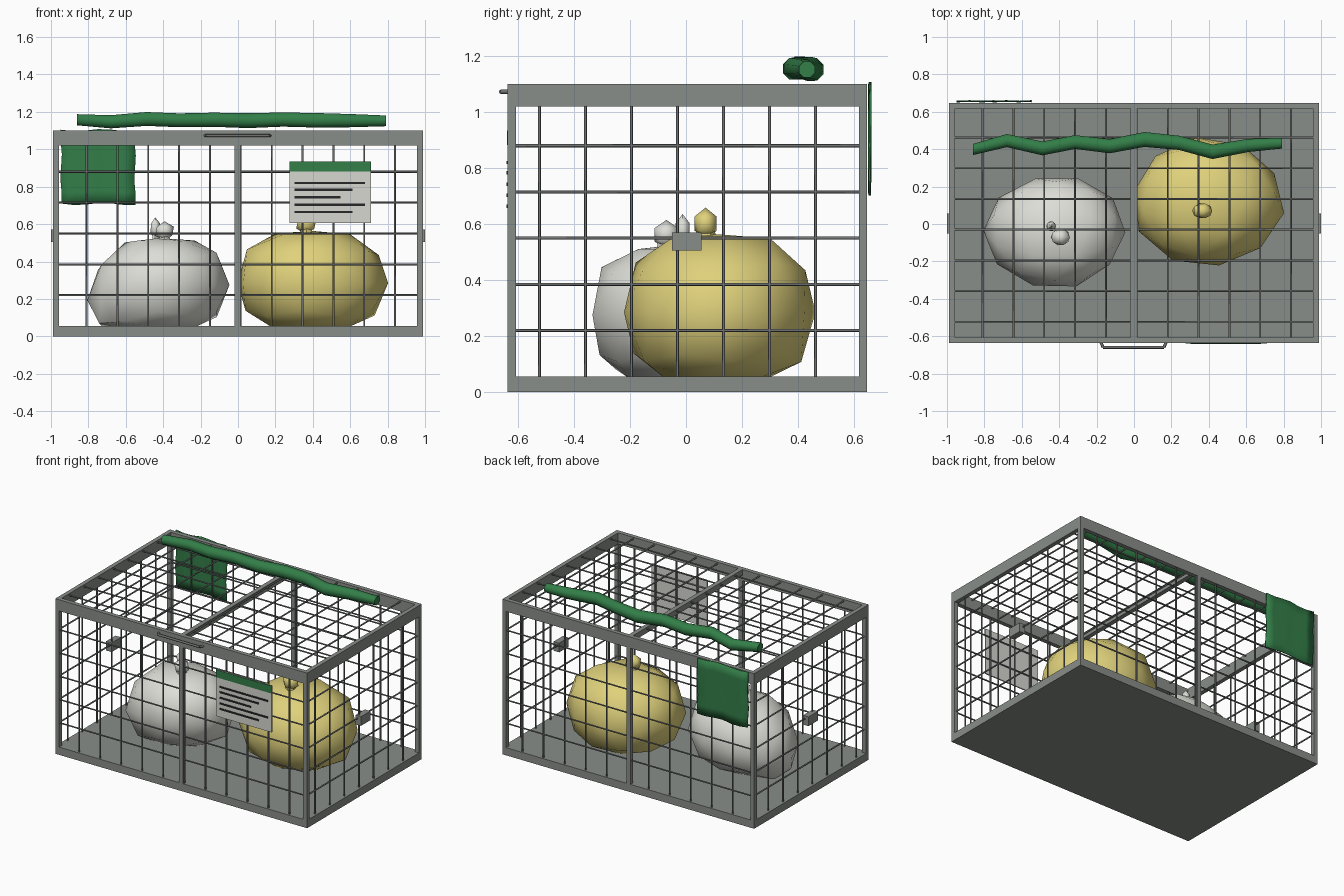
import bpy, bmesh, math, random
from mathutils import Vector, Matrix

if "Cube" in bpy.data.objects:
    bpy.data.objects.remove(bpy.data.objects["Cube"])

random.seed(4)


def mat(name, r, g, b):
    m = bpy.data.materials.new(name)
    m.diffuse_color = (r, g, b, 1)
    m.use_nodes = True
    m.node_tree.nodes["Principled BSDF"].inputs["Base Color"].default_value = m.diffuse_color
    return m


STEEL = mat("grey steel", 0.25, 0.27, 0.25)
WIRE = mat("dark wire", 0.16, 0.17, 0.165)
WHITE = mat("white skin", 0.73, 0.73, 0.68)
YELLOW = mat("yellow skin", 0.74, 0.64, 0.20)
GREEN = mat("green", 0.033, 0.21, 0.065)
PAPER = mat("paper", 0.68, 0.68, 0.64)
INK = mat("ink", 0.02, 0.02, 0.022)


def finish(name, bm, m, smooth=None):
    bmesh.ops.recalc_face_normals(bm, faces=bm.faces)
    me = bpy.data.meshes.new(name)
    bm.to_mesh(me)
    bm.free()
    me.materials.append(m)
    ob = bpy.data.objects.new(name, me)
    bpy.context.collection.objects.link(ob)
    if smooth:
        bpy.ops.object.select_all(action='DESELECT')
        ob.select_set(True)
        bpy.context.view_layer.objects.active = ob
        bpy.ops.object.shade_smooth_by_angle(angle=math.radians(smooth))
    return ob


def boxes(name, m, *spans):
    """Each span is (x0, x1, y0, y1, z0, z1)."""
    bm = bmesh.new()
    for x0, x1, y0, y1, z0, z1 in spans:
        mx = (Matrix.Translation(((x0 + x1) / 2, (y0 + y1) / 2, (z0 + z1) / 2))
              @ Matrix.Diagonal((x1 - x0, y1 - y0, z1 - z0, 1)))
        bmesh.ops.create_cube(bm, size=1, matrix=mx)
    return finish(name, bm, m)


def rods(name, m, segs, r, sides=6):
    bm = bmesh.new()
    for a, b in segs:
        a, b = Vector(a), Vector(b)
        d = b - a
        mx = Matrix.Translation((a + b) / 2) @ d.to_track_quat('Z', 'Y').to_matrix().to_4x4()
        bmesh.ops.create_cone(bm, cap_ends=True, segments=sides, radius1=r, radius2=r,
                              depth=d.length, matrix=mx)
    return finish(name, bm, m, 65)


# cage frame
X, Y0, Y1, H, T = 0.988, -0.637, 0.647, 1.10, 0.03
boxes("floor_tray", STEEL, (-X, X, Y0, Y1, 0, 0.055))
boxes("corner_posts", STEEL, *[(x, x + T, y, y + T, 0.04, 1.03)
      for x in (-X, X - T) for y in (Y0, Y1 - T)])
boxes("top_rails_long", STEEL, *[(-X, X, y, y + T, 1.02, H) for y in (Y0, Y1 - T)])
boxes("top_rails_short", STEEL, *[(x, x + T, Y0 + T, Y1 - T, 1.02, H) for x in (-X, X - T)])
boxes("middle_posts", STEEL, *[(-0.018, 0.014, y, y + T, 0.04, 1.03) for y in (Y0, Y1 - T)])
boxes("middle_top_rail", STEEL, (-0.018, 0.014, Y0 + T, Y1 - T, 1.06, H))

# wire mesh panels
xs = [-0.81 + 0.165 * i for i in range(11)]
ys = [-0.523 + 0.1643 * i for i in range(7)]
zs = [0.22 + 0.165 * i for i in range(5)]
R = 0.0055
for label, y in (("front", Y0 + 0.015), ("back", Y1 - 0.015)):
    rods(label + "_wires", WIRE, [((x, y, 0.04), (x, y, 1.05)) for x in xs]
         + [((-0.97, y, z), (0.97, y, z)) for z in zs], R)
for label, x in (("left", -0.97), ("right", 0.97)):
    rods(label + "_wires", WIRE, [((x, y, 0.04), (x, y, 1.05)) for y in ys]
         + [((x, Y0 + 0.015, z), (x, Y1 - 0.015, z)) for z in zs], R)
rods("top_wires", WIRE, [((x, Y0 + 0.015, 1.088), (x, Y1 - 0.015, 1.088)) for x in xs]
     + [((-0.97, y, 1.088), (0.97, y, 1.088)) for y in ys], R)

# side latches and front handle
boxes("side_latches", STEEL, (-1.0, -0.957, -0.05, 0.055, 0.505, 0.57),
      (0.957, 1.0, -0.05, 0.055, 0.505, 0.57))
pts = [(-0.178, -0.63, 1.073), (-0.165, -0.66, 1.073), (0.16, -0.66, 1.073), (0.173, -0.63, 1.073)]
rods("front_handle", WIRE, list(zip(pts, pts[1:])), 0.008, 8)

# notice board with header band and ruled lines
boxes("notice_board", PAPER, (0.275, 0.71, -0.637, -0.628, 0.605, 0.935))
boxes("notice_header", GREEN, (0.275, 0.71, -0.640, -0.634, 0.882, 0.935))
boxes("notice_lines", INK, *[(0.303, x, -0.641, -0.634, z - 0.006, z + 0.006)
      for x, z in ((0.68, 0.82), (0.612, 0.783), (0.548, 0.743), (0.68, 0.703), (0.612, 0.664))])


# rounded fruits with a flat base and a low crown
def fruit(name, m, c, r, top, turn, tip=0.0):
    bm = bmesh.new()
    bmesh.ops.create_icosphere(bm, subdivisions=2, radius=1,
                               matrix=Matrix.Rotation(turn, 4, 'Z'))
    for v in bm.verts:
        n = v.co.copy()
        k = 1 + random.uniform(-0.025, 0.025)
        x, y, z = c[0] + n.x * r[0] * k, c[1] + n.y * r[1] * k, c[2] + n.z * r[2] * k
        if tip and n.x < -0.3:  # one end droops to a low point
            x -= tip * max(0, -n.x - 0.7) * 0.8
            z -= tip * (-n.x - 0.3) * 1.3
        if z > top - 0.03:
            z = top - 0.03 + (z - top + 0.03) * 0.35
        v.co = (x, y, max(z, 0.045))
    bmesh.ops.dissolve_degenerate(bm, dist=0.0001, edges=bm.edges)
    return finish(name, bm, m, 50)


fruit("white_fruit", WHITE, (-0.42, -0.04, 0.275), (0.37, 0.302, 0.32), 0.52, 0.3, 0.09)
fruit("yellow_fruit", YELLOW, (0.395, 0.117, 0.285), (0.405, 0.35, 0.335), 0.565, 0.15)


# stubby faceted knobs on the fruits, each with a short neck
def knob(name, m, c, r):
    bm = bmesh.new()
    bmesh.ops.create_icosphere(bm, subdivisions=1, radius=1,
                               matrix=Matrix.Translation(c) @ Matrix.Diagonal((*r, 1)))
    bmesh.ops.create_cone(bm, cap_ends=True, segments=6, radius1=r[0] * 0.7, radius2=r[0] * 0.55,
                          depth=0.08, matrix=Matrix.Translation((c[0], c[1], c[2] - 0.06)))
    return finish(name, bm, m, 50)


knob("white_knob_large", WHITE, (-0.393, -0.07, 0.562), (0.056, 0.05, 0.053))
knob("white_knob_small", WHITE, (-0.443, -0.012, 0.578), (0.029, 0.029, 0.058))
knob("yellow_knob", YELLOW, (0.365, 0.07, 0.602), (0.06, 0.046, 0.057))

# knobbly green vine lying over the cage
path = [(-0.862, 0.398, 1.158, 0.032), (-0.68, 0.446, 1.147, 0.038), (-0.49, 0.404, 1.162, 0.040),
        (-0.315, 0.438, 1.155, 0.040), (-0.13, 0.416, 1.158, 0.041), (0.055, 0.452, 1.153, 0.043),
        (0.24, 0.434, 1.159, 0.041), (0.42, 0.386, 1.155, 0.042), (0.61, 0.42, 1.153, 0.038),
        (0.79, 0.432, 1.152, 0.031)]
bm = bmesh.new()
rings = []
for x, y, z, r in path:
    rings.append([bm.verts.new((x, y + r * math.cos((i + .5) * math.tau / 8),
                                z + r * math.sin((i + .5) * math.tau / 8))) for i in range(8)])
for p, q in zip(rings, rings[1:]):
    for i in range(8):
        bm.faces.new((p[i], p[(i + 1) % 8], q[(i + 1) % 8], q[i]))
bm.faces.new(rings[0])
bm.faces.new(rings[-1])
finish("vine", bm, GREEN, 50)

# rumpled cloth hanging on the back
bm = bmesh.new()
bmesh.ops.create_grid(bm, x_segments=6, y_segments=6, size=0.5)
for v in bm.verts:
    u, w = v.co.x, v.co.y
    v.co = (-0.748 + u * 0.395 + 0.004 * math.sin(w * 11),
            0.656 + 0.003 * math.sin(u * 14 + w * 3),
            0.905 + w * 0.395 + 0.006 * math.sin(u * 9 + 1))
cloth = finish("hanging_cloth", bm, GREEN, 40)
sol = cloth.modifiers.new("thickness", 'SOLIDIFY')
sol.thickness = 0.006
sol.offset = 0
